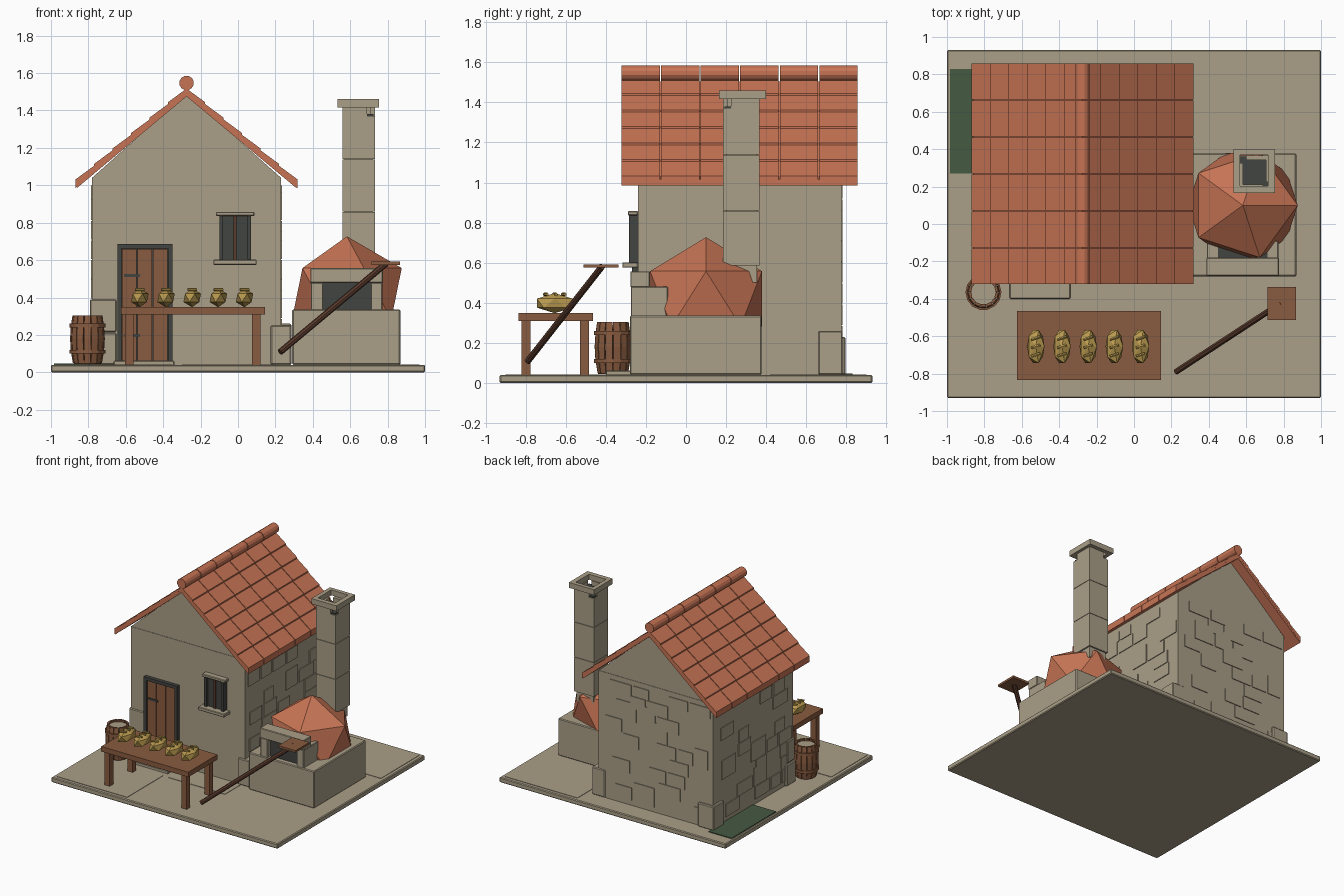
import bpy, bmesh, math, random
from mathutils import Vector, Matrix

if "Cube" in bpy.data.objects:
    bpy.data.objects.remove(bpy.data.objects["Cube"])

random.seed(4)


def material(name, rgb):
    m = bpy.data.materials.new(name)
    m.diffuse_color = (*rgb, 1)
    m.use_nodes = True
    m.node_tree.nodes["Principled BSDF"].inputs["Base Color"].default_value = m.diffuse_color
    return m


STONE = material("stone", (0.40, 0.345, 0.245))
TILE = material("terracotta", (0.57, 0.175, 0.09))
WOOD = material("wood", (0.25, 0.105, 0.05))
DARK_WOOD = material("dark_wood", (0.10, 0.042, 0.025))
IRON = material("dark_grey", (0.055, 0.058, 0.052))
GRASS = material("green", (0.06, 0.10, 0.055))
CRUST = material("golden_crust", (0.50, 0.33, 0.08))


class Part:
    """Collects simple solids in one mesh object."""

    def __init__(self, name, mat):
        self.name, self.mat, self.bm = name, mat, bmesh.new()

    def loft(self, a, b):
        va = [self.bm.verts.new(p) for p in a]
        vb = [self.bm.verts.new(p) for p in b]
        n = len(va)
        self.bm.faces.new(va)
        self.bm.faces.new(vb[::-1])
        for i in range(n):
            self.bm.faces.new((va[i], vb[i], vb[(i + 1) % n], va[(i + 1) % n]))
        return self

    def box(self, x0, x1, y0, y1, z0, z1):
        q = ((x0, y0), (x1, y0), (x1, y1), (x0, y1))
        return self.loft([(x, y, z0) for x, y in q], [(x, y, z1) for x, y in q])

    def prism(self, xz, y0, y1):
        return self.loft([(x, y0, z) for x, z in xz], [(x, y1, z) for x, z in xz])

    def rod(self, p, q, r, n=10):
        p, q = Vector(p), Vector(q)
        rot = (q - p).to_track_quat('Z', 'Y')
        ring = [rot @ Vector((r * math.cos(t), r * math.sin(t), 0))
                for t in (2 * math.pi * (i + 0.5) / n for i in range(n))]
        return self.loft([p + v for v in ring], [q + v for v in ring])

    def ico(self, c, s):
        bmesh.ops.create_icosphere(self.bm, subdivisions=1, radius=1,
                                   matrix=Matrix.Translation(c) @ Matrix.Diagonal((*s, 1)))
        return self

    def done(self, bevel=0):
        bmesh.ops.recalc_face_normals(self.bm, faces=self.bm.faces)
        me = bpy.data.meshes.new(self.name)
        self.bm.to_mesh(me)
        self.bm.free()
        me.materials.append(self.mat)
        ob = bpy.data.objects.new(self.name, me)
        bpy.context.collection.objects.link(ob)
        if bevel:
            mod = ob.modifiers.new("bevel", 'BEVEL')
            mod.width, mod.segments = bevel, 1
        return ob


# Ground slab, a few paving plates and the grass patch
Part("ground_slab", STONE).box(-1, 1, -0.93, 0.93, 0, 0.04).done(0.006)
paving = Part("paving", STONE)
for r in ((-0.97, -0.35, -0.9, -0.45), (0.33, 0.97, 0.42, 0.9), (-0.3, 0.2, -0.45, -0.25)):
    paving.box(*r, 0.038, 0.043)
paving.done()
Part("grass_patch", GRASS).box(-0.985, -0.78, 0.27, 0.83, 0.038, 0.046).done()

# House walls with gables
X0, X1, Y0, Y1, XC = -0.78, 0.23, -0.24, 0.775, -0.275
Part("house_walls", STONE).box(X0, X1, Y0, Y1, 0.04, 1.04).done()
Part("gables", STONE).prism([(X0, 1.04), (X1, 1.04), (XC, 1.49)], Y0 + 0.003, Y1 - 0.003).done()

# Slightly raised wall stones in rough courses
stones = Part("wall_stones", STONE)
for k in range(9):
    z = 0.08 + k * 0.105
    for wall in ("left", "right", "back"):
        lo, hi = (X0, X1) if wall == "back" else (Y0, Y1)
        t = lo + random.uniform(0.0, 0.12)
        while t < hi - 0.2:
            w = random.uniform(0.11, 0.19)
            h = random.choice((0.1, 0.1, 0.15))
            if random.random() < 0.5:
                if wall == "back":
                    stones.box(t, t + w, Y1 - 0.01, Y1 + 0.006, z, min(z + h, 1.0))
                elif wall == "left":
                    stones.box(X0 - 0.006, X0 + 0.01, t, t + w, z, min(z + h, 1.0))
                else:
                    stones.box(X1 - 0.01, X1 + 0.006, t, t + w, z, min(z + h, 1.0))
            t += w + 0.02
stones.done()

# Corner stones
quoins = Part("corner_stones", STONE)
quoins.box(0.175, 0.285, Y0 - 0.012, Y0 + 0.12, 0.04, 0.25)
quoins.box(0.17, 0.285, 0.66, Y1 + 0.006, 0.04, 0.26)
quoins.box(X0 - 0.02, -0.66, 0.66, Y1 + 0.02, 0.04, 0.23)
quoins.box(X0 - 0.02, -0.65, Y0 - 0.008, -0.13, 0.04, 0.21)
quoins.box(X0 - 0.012, -0.65, Y0 - 0.008, -0.15, 0.215, 0.39)
quoins.done(0.006)

# Roof boards and six columns of overlapping tiles on both slopes
HALF, EAVE, TOP = 0.593, 0.98, 1.475
RY0, RY1, COLS, ROWS = -0.325, 0.86, 6, 6
step = (RY1 - RY0) / COLS


def slope(s, t, h):
    return (XC + s * HALF * (1 - t), EAVE + (TOP - EAVE) * t + h)


boards, tiles = Part("roof_boards", TILE), Part("roof_tiles", TILE)
for s in (-1, 1):
    boards.prism([slope(s, 0.01, 0), slope(s, 1, 0), slope(s, 1, 0.03), slope(s, 0.01, 0.03)],
                 RY0 + 0.004, RY1 - 0.004)
    for c in range(COLS):
        for r in range(ROWS):
            a, b = r / ROWS, (r + 1) / ROWS
            tiles.prism([slope(s, a, 0.004 if r == 0 else 0.022), slope(s, b, 0.022),
                         slope(s, b, 0.042), slope(s, a, 0.052)],
                        RY0 + c * step + 0.003, RY0 + (c + 1) * step - 0.003)
boards.done()
tiles.done()
ridge = Part("ridge_caps", TILE)
for c in range(COLS):
    y = RY0 + c * step
    ridge.rod((XC, y + 0.003, 1.547), (XC, y + step - 0.003, 1.547), 0.039, 12)
ridge.done()

# Door: frame, planks, straps, step
frame = Part("door_frame", IRON)
frame.box(-0.645, -0.622, -0.27, Y0, 0.04, 0.687).box(-0.373, -0.35, -0.27, Y0, 0.04, 0.687)
frame.box(-0.645, -0.35, -0.27, Y0, 0.662, 0.687).box(-0.63, -0.36, -0.245, Y0, 0.05, 0.67)
frame.done()
planks = Part("door_planks", WOOD)
for i in range(3):
    planks.box(-0.62 + i * 0.083, -0.542 + i * 0.083, -0.26, Y0, 0.06, 0.66)
planks.done()
straps = Part("door_straps", IRON)
for z in (0.19, 0.51):
    straps.box(-0.61, -0.525, -0.267, -0.255, z, z + 0.016)
straps.done()
Part("door_step", STONE).box(-0.665, -0.34, -0.4, Y0, 0.035, 0.062).done(0.004)

# Window: pane, bars, lintel and sill
Part("window_pane", IRON).box(-0.1, 0.07, -0.265, Y0, 0.6, 0.84).done()
bars = Part("window_bars", IRON)
for x in (-0.1, 0.05):
    bars.box(x, x + 0.02, -0.285, Y0, 0.6, 0.84)
bars.done()
Part("window_mullion", DARK_WOOD).box(-0.023, -0.007, -0.275, Y0, 0.6, 0.835).done()
ledges = Part("window_ledges", STONE)
ledges.box(-0.118, 0.088, -0.29, Y0, 0.836, 0.858).box(-0.132, 0.1, -0.318, Y0, 0.575, 0.602)
ledges.done(0.004)

# Oven: plinth, faceted dome, mouth
Part("oven_plinth", STONE).box(0.29, 0.868, -0.28, 0.378, 0.04, 0.336).done(0.006)
Part("oven_dome", TILE).ico((0.582, 0.1, 0.42), (0.328, 0.328, 0.307)).done()
mouth = Part("oven_mouth", STONE)
mouth.box(0.39, 0.455, -0.275, -0.09, 0.33, 0.48).box(0.71, 0.772, -0.275, -0.09, 0.33, 0.48)
mouth.box(0.387, 0.775, -0.278, -0.18, 0.478, 0.557)
mouth.done(0.004)
Part("oven_opening", IRON).box(0.45, 0.715, -0.24, -0.1, 0.33, 0.482).done()

# Chimney: shaft in courses, open top walls, dark flue and cap ring
shaft = Part("chimney_shaft", STONE)
cuts = (0.585, 0.86, 1.14, 1.372)
for a, b in zip(cuts, cuts[1:]):
    shaft.box(0.558, 0.732, 0.185, 0.367, a, b - 0.003)
shaft.box(0.57, 0.72, 0.2, 0.355, 0.5, 1.37)
shaft.box(0.558, 0.69, 0.185, 0.21, 1.369, 1.418).box(0.707, 0.732, 0.225, 0.367, 1.369, 1.418)
shaft.box(0.6, 0.707, 0.342, 0.367, 1.369, 1.418).box(0.558, 0.583, 0.21, 0.325, 1.369, 1.418)
shaft.done()
Part("chimney_flue", IRON).box(0.565, 0.725, 0.192, 0.36, 1.368, 1.38).done()
cap = Part("chimney_cap", STONE)
cap.box(0.533, 0.755, 0.165, 0.202, 1.417, 1.46).box(0.533, 0.755, 0.368, 0.4, 1.417, 1.46)
cap.box(0.533, 0.566, 0.202, 0.368, 1.417, 1.46).box(0.716, 0.755, 0.202, 0.368, 1.417, 1.46)
cap.done()

# Table
table = Part("table", WOOD).box(-0.625, 0.145, -0.835, -0.465, 0.31, 0.35)
for x in (-0.605, 0.075):
    for y in (-0.82, -0.53):
        table.box(x, x + 0.045, y, y + 0.045, 0.03, 0.312)
table.done()

# Loaves with scored ridges on top
loaves = Part("loaves", CRUST)
for i in range(5):
    x = -0.525 + i * 0.14
    loaves.ico((x, -0.655, 0.398), (0.052, 0.105, 0.05))
    for dy in (-0.045, 0, 0.045):
        loaves.rod((x - 0.024, -0.663 + dy, 0.442), (x + 0.024, -0.647 + dy, 0.442), 0.008, 6)
loaves.done()

# Barrel: bulging staves, hoops and lid
BX, BY, N = -0.805, -0.365, 14


def arc(r, z, a, b, thick):
    return [(BX + q * math.cos(t), BY + q * math.sin(t), z)
            for q, t in ((r, a), (r, b), (r - thick, b), (r - thick, a))]


def band(part, levels, gap, thick):
    for i in range(N):
        a, b = (2 * math.pi * (i + o) / N for o in (gap, 1 - gap))
        for (z0, r0), (z1, r1) in zip(levels, levels[1:]):
            part.loft(arc(r0, z0, a, b, thick), arc(r1, z1, a, b, thick))


staves = Part("barrel_staves", WOOD)
band(staves, ((0.05, 0.078), (0.115, 0.089), (0.18, 0.093), (0.245, 0.089), (0.305, 0.08)), 0.05, 0.015)
staves.done()
hoops = Part("barrel_hoops", WOOD)
for z in (0.1, 0.24):
    band(hoops, ((z, 0.096), (z + 0.02, 0.096)), 0, 0.012)
hoops.done()
Part("barrel_core", DARK_WOOD).rod((BX, BY, 0.045), (BX, BY, 0.28), 0.074, N).done()
Part("barrel_lid", STONE).rod((BX, BY, 0.278), (BX, BY, 0.288), 0.07, N).done()

# Baker's peel
Part("peel_handle", DARK_WOOD).rod((0.225, -0.79, 0.108), (0.79, -0.42, 0.58), 0.017, 8).done()
Part("peel_blade", WOOD).box(0.715, 0.867, -0.512, -0.337, 0.575, 0.592).done()
